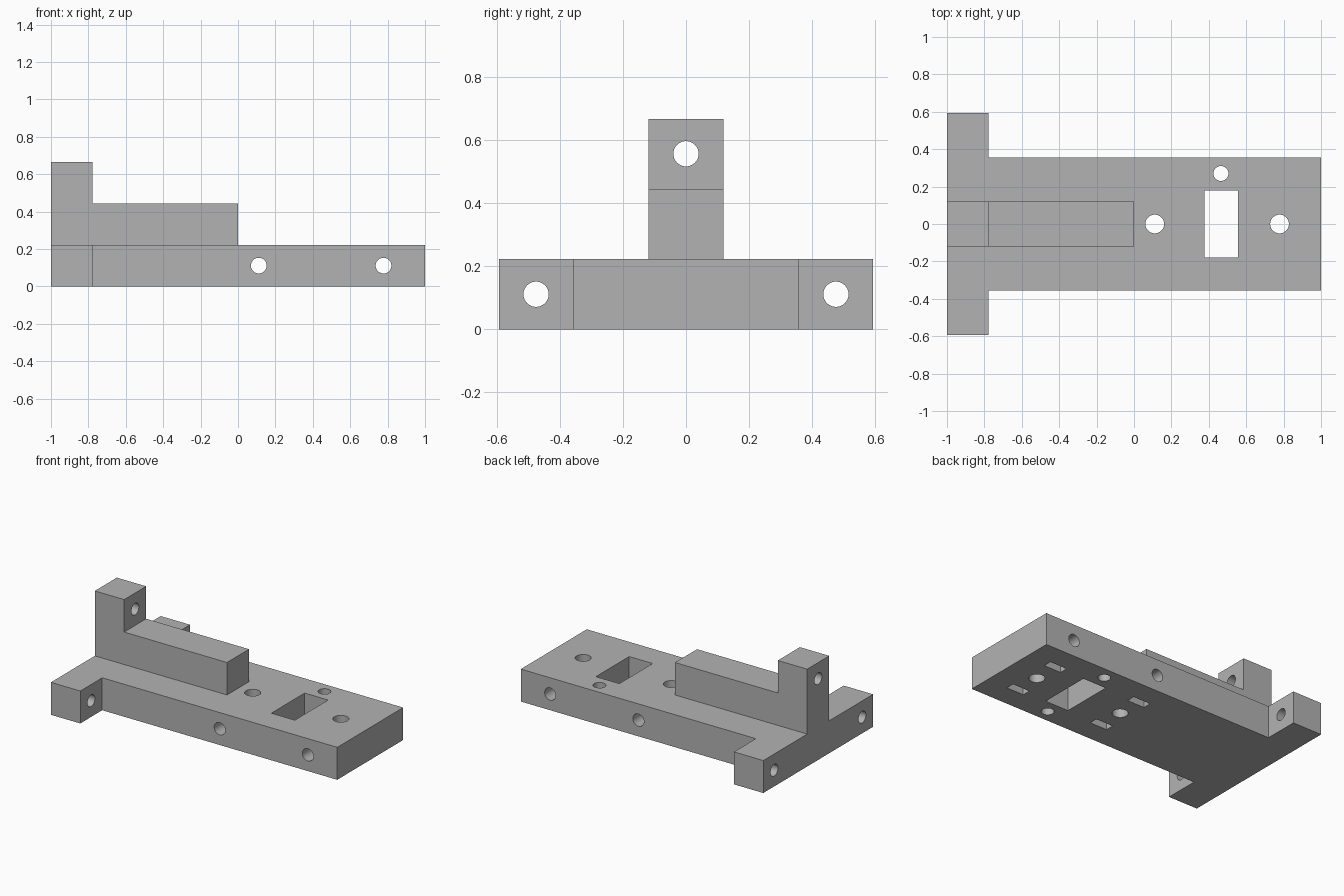
import bpy, math
from mathutils import Vector

old = bpy.data.objects.get("Cube")
if old:
    bpy.data.objects.remove(old, do_unlink=True)

grey = bpy.data.materials.new("plain grey")
grey.use_nodes = True
colour = (0.45, 0.45, 0.45, 1)
grey.diffuse_color = colour
grey.node_tree.nodes["Principled BSDF"].inputs["Base Color"].default_value = colour

T = 0.222          # plate thickness
MID = T / 2        # height of the horizontal bores
PLATE = 0.356      # plate half width
BAR = 0.593        # crossbar half width
RIB = 0.119        # rib half width
INNER = -0.778     # inner face of the crossbar and post
SCREWS = (0.111, 0.778)


def prism(name, profile, place, depth):
    """Extrude a flat outline; place() maps (a, b, offset) to a 3D point."""
    n = len(profile)
    verts = [place(a, b, d) for d in depth for a, b in profile]
    faces = [list(range(n))[::-1], list(range(n, 2 * n))]
    faces += [[i, (i + 1) % n, n + (i + 1) % n, n + i] for i in range(n)]
    mesh = bpy.data.meshes.new(name)
    mesh.from_pydata(verts, [], faces)
    obj = bpy.data.objects.new(name, mesh)
    bpy.context.collection.objects.link(obj)
    # make the normals point outwards
    bpy.context.view_layer.objects.active = obj
    bpy.ops.object.select_all(action='DESELECT')
    obj.select_set(True)
    bpy.ops.object.mode_set(mode='EDIT')
    bpy.ops.mesh.select_all(action='SELECT')
    bpy.ops.mesh.normals_make_consistent(inside=False)
    bpy.ops.object.mode_set(mode='OBJECT')
    return obj


def bore(name, centre, axis, radius, length):
    bpy.ops.mesh.primitive_cylinder_add(vertices=40, radius=radius, depth=length, location=centre)
    obj = bpy.context.object
    obj.name = name
    obj.rotation_euler = Vector(axis).to_track_quat('Z', 'Y').to_euler()
    obj.hide_render = True
    return obj


def pocket(name, centre, size):
    bpy.ops.mesh.primitive_cube_add(size=1, location=centre)
    obj = bpy.context.object
    obj.name = name
    obj.scale = size
    obj.hide_render = True
    return obj


def finish(obj, cutters):
    """Cut all openings, then keep the bores smooth and the edges sharp."""
    obj.data.materials.append(grey)
    bpy.context.view_layer.objects.active = obj
    for cutter in cutters:
        mod = obj.modifiers.new(cutter.name, 'BOOLEAN')
        mod.operation = 'DIFFERENCE'
        mod.solver = 'EXACT'
        mod.object = cutter
        bpy.ops.object.modifier_apply(modifier=mod.name)
    for cutter in cutters:
        bpy.data.objects.remove(cutter, do_unlink=True)
    bpy.ops.object.select_all(action='DESELECT')
    obj.select_set(True)
    bpy.ops.object.shade_smooth_by_angle(angle=math.radians(30))


# T-shaped base plate with its crossbar
outline = [(-1, -BAR), (INNER, -BAR), (INNER, -PLATE), (1, -PLATE)]
outline += [(x, -y) for x, y in reversed(outline)]
base = prism("base_plate", outline, lambda a, b, d: (a, b, d), (0, T))

cuts = [pocket("window", (0.467, 0, MID), (0.178, 0.36, 1))]
for x in SCREWS:
    cuts.append(bore("vertical_bore", (x, 0, MID), (0, 0, 1), 0.05, 1))
    cuts.append(bore("side_bore", (x, 0, MID), (0, 1, 0), 0.042, 2))
    # nut pockets open underneath and cross the side bores
    for side in (-1, 1):
        cuts.append(pocket("nut_pocket", (x, side * 0.178, 0.08), (0.13, 0.058, 0.2)))
for side in (-1, 1):
    cuts.append(bore("crossbar_bore", (-0.9, side * 0.475, MID), (1, 0, 0), 0.04, 0.5))
cuts.append(bore("small_through_bore", (0.465, 0.27, MID), (0, 0, 1), 0.04, 1))
cuts.append(bore("small_blind_bore", (0.465, -0.27, 0), (0, 0, 1), 0.04, 0.3))
finish(base, cuts)

# L-shaped upright: end post and lower rib
steps = [(-1, T), (0, T), (0, 2 * T), (INNER, 2 * T), (INNER, 3 * T), (-1, 3 * T)]
upright = prism("post_and_rib", steps, lambda a, b, d: (a, d, b), (-RIB, RIB))
finish(upright, [bore("post_bore", (-0.9, 0, 0.556), (1, 0, 0), 0.04, 0.5)])
